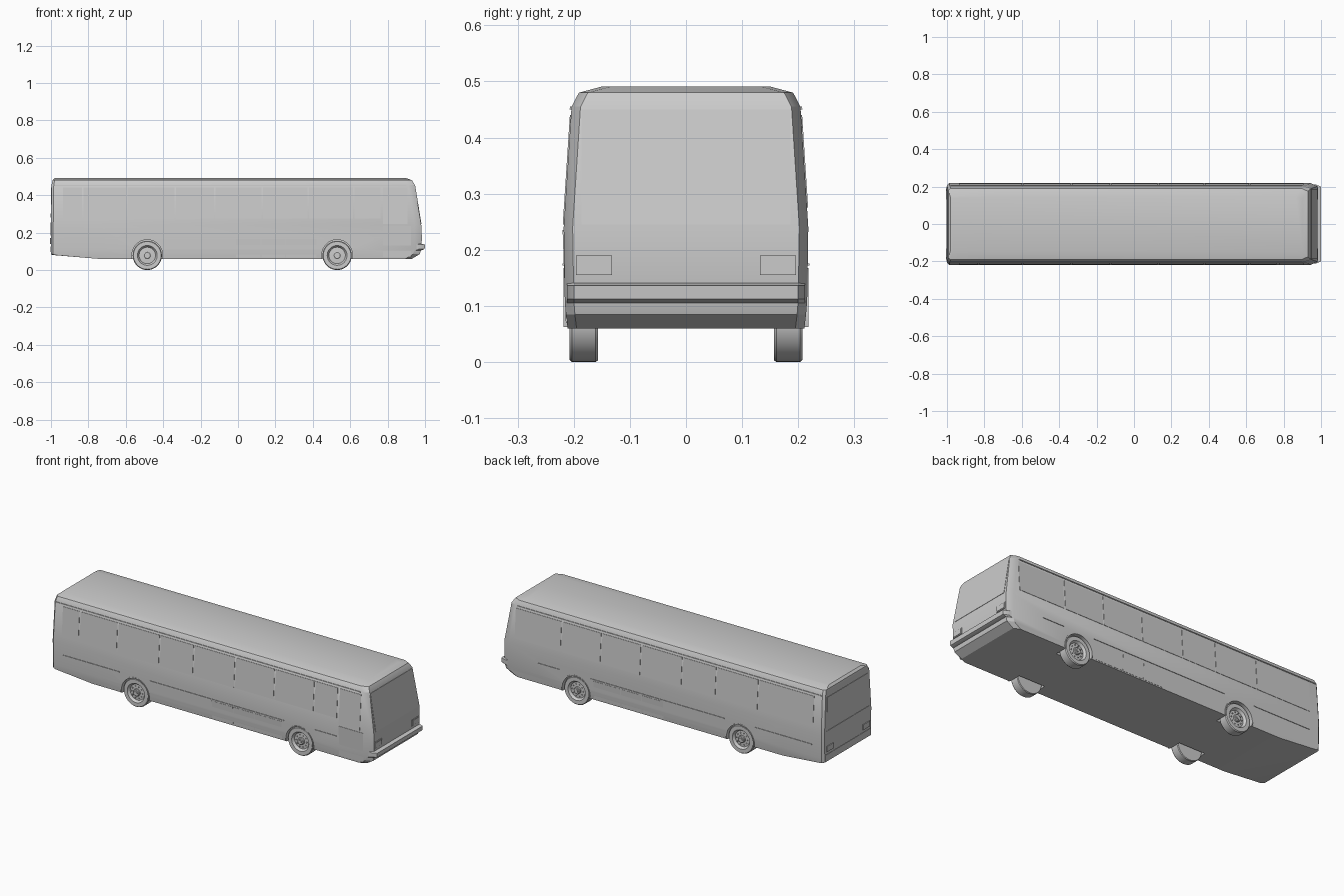
import bpy, bmesh, math
from mathutils import Vector

cube = bpy.data.objects.get("Cube")
if cube:
    bpy.data.objects.remove(cube, do_unlink=True)

grey = bpy.data.materials.new("plain_grey")
grey.use_nodes = True
grey.diffuse_color = (0.6, 0.6, 0.6, 1)
grey.node_tree.nodes["Principled BSDF"].inputs["Base Color"].default_value = (0.6, 0.6, 0.6, 1)


def finish(name, bm, smooth=True):
    bmesh.ops.recalc_face_normals(bm, faces=bm.faces[:])
    mesh = bpy.data.meshes.new(name)
    bm.to_mesh(mesh)
    bm.free()
    mesh.materials.append(grey)
    ob = bpy.data.objects.new(name, mesh)
    bpy.context.collection.objects.link(ob)
    bpy.ops.object.select_all(action='DESELECT')
    bpy.context.view_layer.objects.active = ob
    ob.select_set(True)
    if smooth:
        bpy.ops.object.shade_smooth_by_angle(angle=math.radians(30))
    return ob


# Body levels: height, rear x, front x, half width
LEVELS = [(0.06, -0.99, 0.93, 0.211), (0.085, -1, 0.972, 0.214),
          (0.11, -1, 0.98, 0.216), (0.24, -1, 0.98, 0.218),
          (0.455, -0.997, 0.945, 0.204), (0.48, -0.992, 0.93, 0.191),
          (0.491, -0.98, 0.90, 0.15)]


def at(z, column):
    """Read a body measure at any height."""
    for a, b in zip(LEVELS, LEVELS[1:]):
        if z <= b[0]:
            return a[column] + (b[column] - a[column]) * (z - a[0]) / (b[0] - a[0])
    return LEVELS[-1][column]


# Body shell: stacked outlines with chamfered corners
bm = bmesh.new()
rings = []
for i, (z, xr, xf, w) in enumerate(LEVELS):
    outline = [(xr, w - 0.012), (xr + 0.012, w), (-0.75, w), (xf - 0.035, w), (xf, w - 0.016)]
    outline += [(x, -y) for x, y in reversed(outline)]
    rings.append([bm.verts.new((x, y, 0.08 if i == 0 and x < -0.8 else z)) for x, y in outline])
for low, high in zip(rings, rings[1:]):
    for k in range(10):
        n = (k + 1) % 10
        bm.faces.new((low[k], low[n], high[n], high[k]))
bm.faces.new(rings[-1])
bottom = rings[0]
bm.faces.new(bottom[2:8])
bm.faces.new(bottom[:3] + bottom[7:])
body = finish("body_shell", bm, smooth=False)

WHEEL_X = (-0.485, 0.53)
WHEEL_R = 0.078

# Wheel wells
for x in WHEEL_X:
    for s in (-1, 1):
        bpy.ops.mesh.primitive_cylinder_add(vertices=40, radius=0.083, depth=0.14,
                                            location=(x, s * 0.21, 0.08),
                                            rotation=(math.pi / 2, 0, 0))
        cutter = bpy.context.object
        cutter.hide_render = True
        mod = body.modifiers.new("wheel_well", 'BOOLEAN')
        mod.object = cutter
        mod.solver = 'EXACT'
        bpy.context.view_layer.objects.active = body
        bpy.ops.object.modifier_apply(modifier=mod.name)
        bpy.data.objects.remove(cutter, do_unlink=True)
bpy.ops.object.select_all(action='DESELECT')
body.select_set(True)
bpy.context.view_layer.objects.active = body
bpy.ops.object.shade_smooth_by_angle(angle=math.radians(25))


def panel(name, corners, push):
    """Thin plate lying on the body."""
    bm = bmesh.new()
    push = Vector(push)
    inner = [bm.verts.new(Vector(c) - push * 0.5) for c in corners]
    outer = [bm.verts.new(Vector(c) + push) for c in corners]
    bm.faces.new(inner)
    bm.faces.new(outer)
    for k in range(4):
        n = (k + 1) % 4
        bm.faces.new((inner[k], inner[n], outer[n], outer[k]))
    return finish(name, bm, smooth=False)


def side_panel(name, s, x0, x1, z0, z1, t=0.002):
    return panel(name, [(x, s * at(z, 3), z) for x, z in
                        ((x0, z0), (x1, z0), (x1, z1), (x0, z1))], (0, s * t, 0))


def end_panel(name, column, y0, y1, z0, z1, t=0.002):
    d = 1 if column == 2 else -1
    return panel(name, [(at(z, column), y, z) for y, z in
                        ((y0, z0), (y1, z0), (y1, z1), (y0, z1))], (d * t, 0, 0))


# Side windows, trims and hatches
for s, side in ((-1, "right"), (1, "left")):
    posts = [-0.94, -0.595, -0.335, -0.125, 0.13, 0.375, 0.62, 0.91]
    if s < 0:
        posts = posts[:1] + [-0.83] + posts[1:-1] + [0.765]
    for a, b in zip(posts, posts[1:]):
        side_panel(side + "_window", s, a + 0.004, b - 0.004, 0.275, 0.44)
    side_panel(side + "_gutter", s, -0.98, 0.90, 0.45, 0.455, 0.003)
    for a, b in ((-0.93, -0.58), (-0.39, 0.435), (0.625, 0.76)):
        side_panel(side + "_trim", s, a, b, 0.172, 0.176, 0.003)
    for a, b in ((-0.01, 0.12), (0.125, 0.25), (0.255, 0.42)):
        side_panel(side + "_hatch", s, a, b, 0.066, 0.166, 0.0012)

# Entrance door
side_panel("door_lower", -1, 0.775, 0.925, 0.07, 0.235)
side_panel("door_window", -1, 0.775, 0.905, 0.245, 0.44)

# Front: windscreen, headlights and bumper
end_panel("windscreen", 2, -0.186, 0.186, 0.245, 0.45)
for s in (-1, 1):
    a, b = sorted((s * 0.132, s * 0.196))
    end_panel("headlight_frame", 2, a, b, 0.155, 0.19, 0.003)
    end_panel("headlight", 2, a + 0.004, b - 0.004, 0.159, 0.186, 0.005)

bm = bmesh.new()
loops = []
for z, out in ((0.105, 0.0), (0.112, 0.018), (0.136, 0.02), (0.141, 0.0)):
    path = [(0.93, -0.212), (0.95 + out, -0.212), (0.98 + out, -0.2)]
    path += [(x, -y) for x, y in reversed(path)]
    loops.append([bm.verts.new((x, y, z)) for x, y in path])
for low, high in zip(loops, loops[1:]):
    for k in range(6):
        n = (k + 1) % 6
        bm.faces.new((low[k], low[n], high[n], high[k]))
bm.faces.new(loops[0])
bm.faces.new(loops[-1])
finish("front_bumper", bm)

# Rear: window, engine lid and lamps
end_panel("rear_window", 1, -0.18, 0.18, 0.28, 0.44)
end_panel("engine_lid", 1, -0.19, 0.19, 0.185, 0.255)
end_panel("rear_bumper", 1, -0.2, 0.2, 0.095, 0.125)
for s in (-1, 1):
    a, b = sorted((s * 0.13, s * 0.19))
    end_panel("rear_lamp", 1, a, b, 0.14, 0.17, 0.004)


def turned(name, profile, x, s, z, steps, closed=False, start=0.0, sweep=2 * math.pi):
    """Turn a (radius, y) profile about a sideways axle."""
    bm = bmesh.new()
    rows = []
    full = sweep > 6
    for k in range(steps if full else steps + 1):
        a = start + sweep * k / steps
        rows.append([bm.verts.new((x + r * math.cos(a), s * y, z + r * math.sin(a)))
                     for r, y in profile])
    pairs = list(zip(rows, rows[1:])) + ([(rows[-1], rows[0])] if full else [])
    count = len(profile)
    for p, q in pairs:
        for j in range(count if closed else count - 1):
            n = (j + 1) % count
            bm.faces.new((p[j], p[n], q[n], q[j]))
    if not closed:
        bm.faces.new([r[0] for r in rows])
        bm.faces.new([r[-1] for r in rows])
    return finish(name, bm)


# Wheels with dished rims, hubs, bolts and arch lips
TYRE = [(0.05, 0.157), (0.075, 0.157), (WHEEL_R, 0.161), (WHEEL_R, 0.203),
        (0.074, 0.208), (0.053, 0.208), (0.049, 0.203), (0.044, 0.195), (0.02, 0.197)]
HUB = [(0.02, 0.19), (0.02, 0.205), (0.016, 0.208), (0.009, 0.208), (0.009, 0.212)]
BOLT = [(0.003, 0.19), (0.003, 0.201)]
LIP = [(0.082, 0.205), (0.088, 0.205), (0.088, 0.2185), (0.082, 0.2185)]
for x, place in zip(WHEEL_X, ("rear", "front")):
    for s, side in ((-1, "right"), (1, "left")):
        label = place + "_" + side
        turned(label + "_wheel", TYRE, x, s, WHEEL_R, 40)
        turned(label + "_hub", HUB, x, s, WHEEL_R, 20)
        for k in range(10):
            a = k * math.tau / 10
            turned(label + "_bolt", BOLT, x + 0.033 * math.cos(a), s,
                   WHEEL_R + 0.033 * math.sin(a), 6)
        turned(label + "_arch", LIP, x, s, 0.08, 24, closed=True, start=-0.2,
               sweep=math.pi + 0.4)
